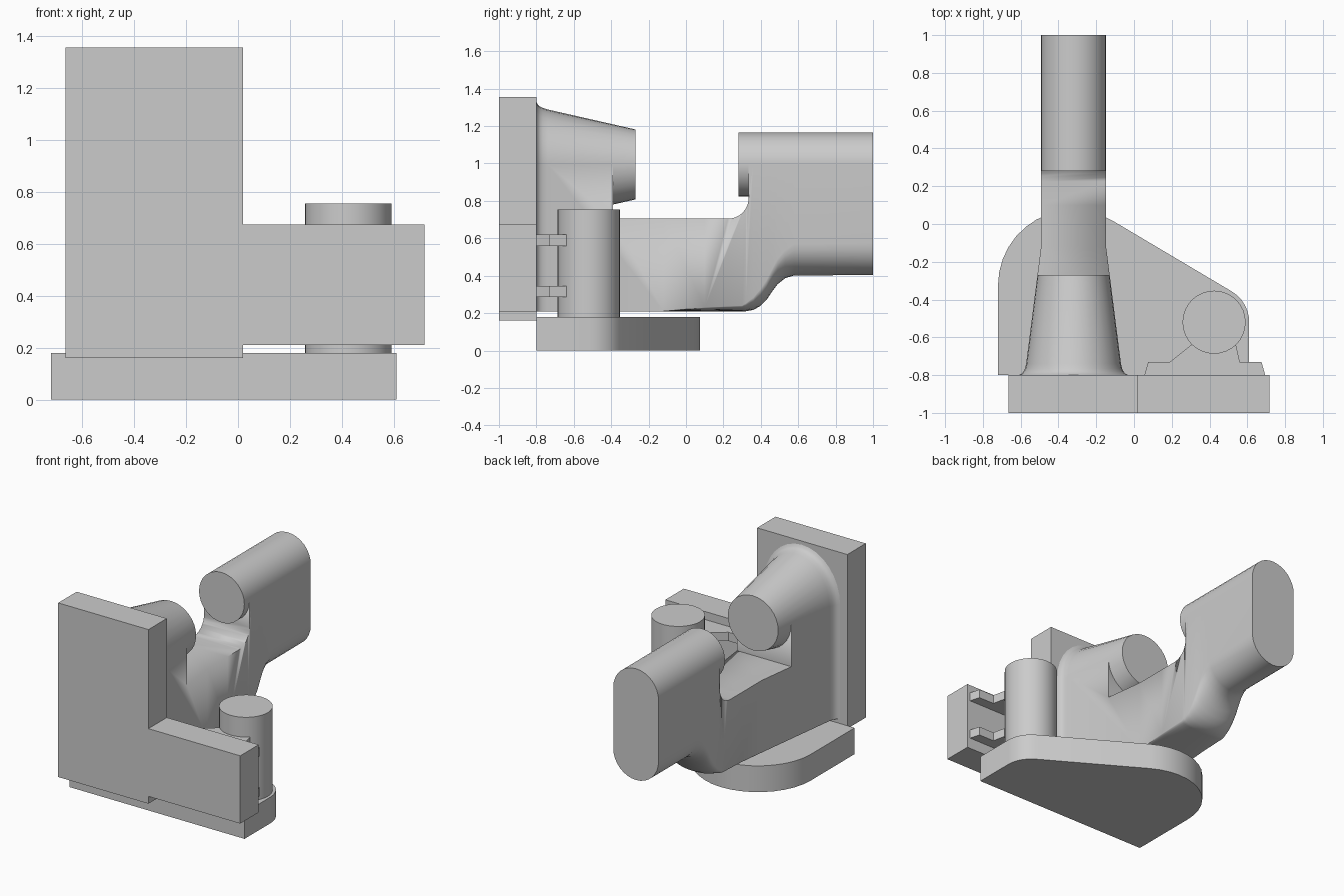
import bpy, bmesh
from math import sin, cos, pi, radians

if "Cube" in bpy.data.objects:
    bpy.data.objects.remove(bpy.data.objects["Cube"])


def finish(name, bm, smooth=True):
    bmesh.ops.recalc_face_normals(bm, faces=bm.faces)
    me = bpy.data.meshes.new(name)
    bm.to_mesh(me)
    bm.free()
    ob = bpy.data.objects.new(name, me)
    bpy.context.collection.objects.link(ob)
    bpy.ops.object.select_all(action='DESELECT')
    ob.select_set(True)
    bpy.context.view_layer.objects.active = ob
    if smooth:
        bpy.ops.object.shade_smooth_by_angle(angle=radians(35))
    return ob


def loft(name, rings, smooth=True):
    """Skin equal-length closed rings of points and cap both ends."""
    bm = bmesh.new()
    vs = [[bm.verts.new(p) for p in ring] for ring in rings]
    n = len(vs[0])
    for a, b in zip(vs, vs[1:]):
        for i in range(n):
            j = (i + 1) % n
            bm.faces.new((a[i], a[j], b[j], b[i]))
    bm.faces.new(vs[0])
    bm.faces.new(vs[-1])
    return finish(name, bm, smooth)


def arc(cx, cy, r, a0, a1, n):
    return [(cx + r * cos(radians(a0 + (a1 - a0) * i / n)),
             cy + r * sin(radians(a0 + (a1 - a0) * i / n))) for i in range(n + 1)]


def slab(name, pts, z0, z1, smooth=True):
    return loft(name, [[(x, y, z) for x, y in pts] for z in (z0, z1)], smooth)


def interp(table, y):
    for (y0, v0), (y1, v1) in zip(table, table[1:]):
        if y <= y1:
            return v0 + (v1 - v0) * (y - y0) / (y1 - y0)
    return table[-1][1]


CX, AXIS = -0.32, 0.995
WIDTH = [(-0.8, .29), (-0.792, .274), (-0.78, .264), (-0.765, .257), (-0.74, .251), (-0.12, .172), (1, .172)]

# Base foot: two arcs joined by their tangent line
slab("base", [(-0.72, -0.8)] + arc(CX, -0.325, 0.4, 180, 59, 12)
     + arc(0.42, -0.52, 0.19, 59, 0, 6) + [(0.61, -0.8)], 0, 0.18)

# L-shaped front plate
outline = [(-0.665, 0.16), (0.02, 0.16), (0.02, 0.21), (0.717, 0.21),
           (0.717, 0.675), (0.02, 0.675), (0.02, 1.355), (-0.665, 1.355)]
loft("front_plate", [[(x, y, z) for x, z in outline] for y in (-1, -0.8)], False)

# Upright pin and the two clips holding it
slab("pin", arc(0.424, -0.52, 0.167, 0, 348.75, 31), 0.18, 0.755)
half = [(0.32, -0.8), (0.30, -0.73), (0.185, -0.73), (0.115, -0.635), (0.1, -0.58)]
clip = [(0.375 - 0.0 + 0.049 * (y > -0.72) - dx, y) for dx, y in half]
clip += [(0.375 + 0.049 * (y > -0.72) + dx, y) for dx, y in reversed(half)]
for label, z in (("lower", 0.285), ("upper", 0.56)):
    slab(label + "_clip", clip, z, z + 0.06, False)

# Arm body: widens to the plate, underside steps up and becomes round
BOTTOM = [(-0.8, .21), (0.32, .21), (0.36, .217), (0.40, .24), (0.43, .27), (0.46, .315),
          (0.49, .355), (0.53, .387), (0.58, .402), (1, .403)]
ROUND = [(-0.8, 0), (-0.12, 0), (0.1, .02), (0.3, .03), (0.40, .09), (0.49, .135), (0.58, .168), (1, .172)]
stations = sorted({y for t in (WIDTH, BOTTOM, ROUND) for y, v in t})
rings = []
for y in stations:
    w, zb, b = interp(WIDTH, y), interp(BOTTOM, y), interp(ROUND, y)
    ring = [(CX + w * cos(pi + pi * i / 16), y, zb + b + b * sin(pi + pi * i / 16)) for i in range(17)]
    rings.append(ring + [(CX + w, y, AXIS), (CX - w, y, AXIS)])
arm = loft("arm_body", rings)

# Gap cut through the top of the arm
gap = [(-0.39, 1.4), (-0.39, 0.705)] + arc(0.225, 0.815, 0.11, 270, 360, 8) + [(0.335, 1.4)]
cutter = loft("gap_cutter", [[(x, y, z) for y, z in gap] for x in (-1, 0.5)])
cutter.hide_render = True
mod = arm.modifiers.new("gap", 'BOOLEAN')
mod.operation, mod.solver, mod.object = 'DIFFERENCE', 'EXACT', cutter
bpy.context.view_layer.objects.active = arm
bpy.ops.object.modifier_apply(modifier="gap")
bpy.data.objects.remove(cutter)


# Tapered front nozzle with flare, and rear tube
def ellipse(y, w, h, n=32):
    return [(CX + w * cos(2 * pi * i / n), y, AXIS + h * sin(2 * pi * i / n)) for i in range(n)]


HEIGHT = [(-0.8, .335), (-0.792, .319), (-0.78, .309), (-0.765, .302), (-0.74, .294), (-0.27, .187)]
loft("front_nozzle", [ellipse(y, interp(WIDTH, y), h) for y, h in HEIGHT])
loft("rear_tube", [ellipse(y, 0.172, 0.172) for y in (0.28, 1)])
